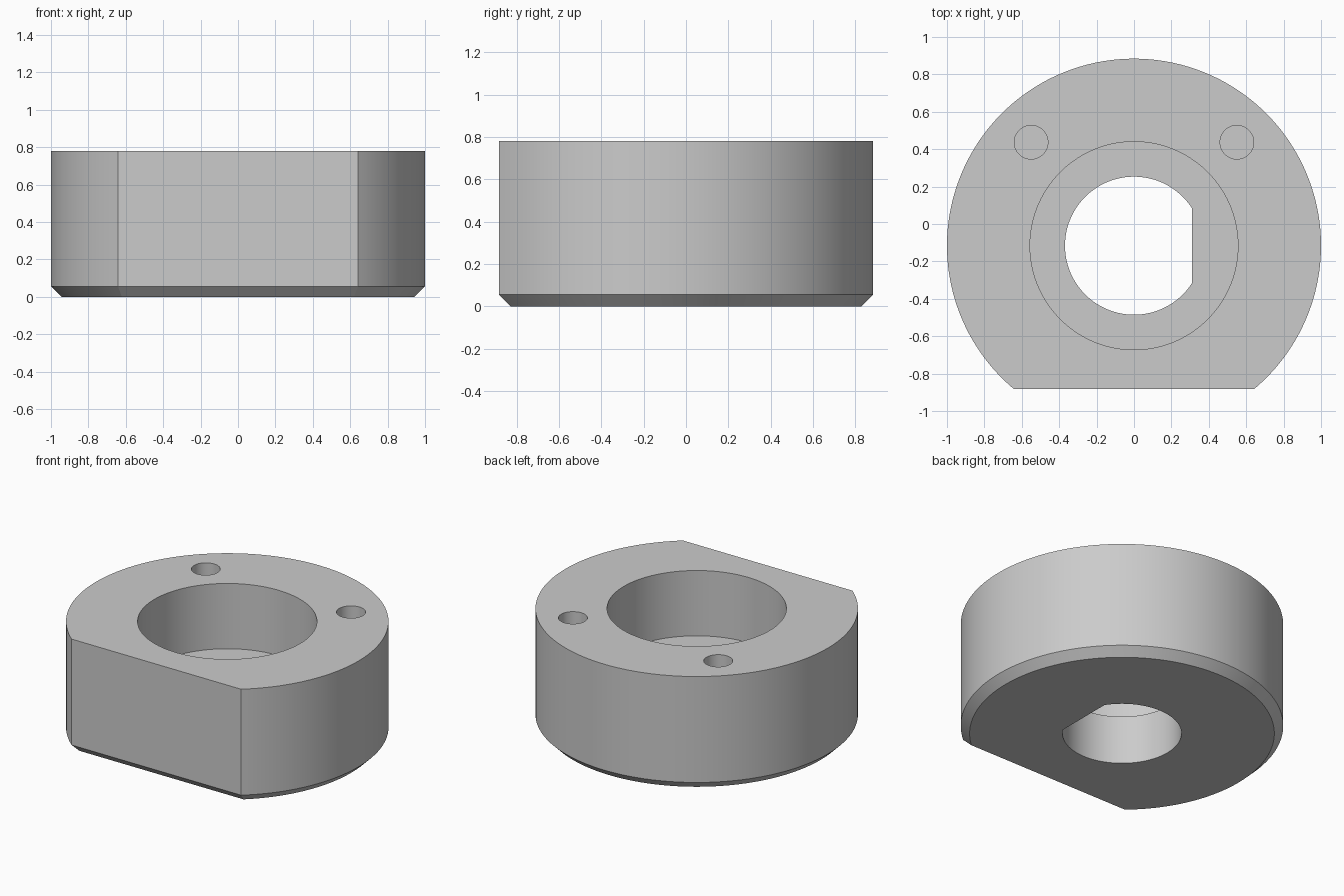
import bpy, bmesh, math
from mathutils import Vector

cube = bpy.data.objects.get("Cube")
if cube:
    bpy.data.objects.remove(cube, do_unlink=True)

CY = -0.116          # axis of the round body
HEIGHT = 0.78
CHAMFER = 0.055

steel = bpy.data.materials.new("plain_grey")
steel.use_nodes = True
GREY = (0.6, 0.6, 0.6, 1)
steel.diffuse_color = GREY
steel.node_tree.nodes["Principled BSDF"].inputs["Base Color"].default_value = GREY


def d_outline(radius, flat, facing, steps=128):
    """Circle with one side cut flat at distance `flat` in direction `facing`."""
    half = math.acos(flat / radius) if flat < radius else math.pi / steps
    span = 2 * math.pi - 2 * half
    return [(radius * math.cos(facing + half + span * i / (steps - 1)),
             radius * math.sin(facing + half + span * i / (steps - 1)))
            for i in range(steps)]


def loft(name, sections, centre=(0, CY)):
    """Solid through a stack of (z, outline) sections."""
    bm = bmesh.new()
    rings = [[bm.verts.new((x + centre[0], y + centre[1], z)) for x, y in outline]
             for z, outline in sections]
    n = len(rings[0])
    for low, high in zip(rings, rings[1:]):
        for i in range(n):
            j = (i + 1) % n
            bm.faces.new((low[i], low[j], high[j], high[i]))
    bm.faces.new(rings[0][::-1])
    bm.faces.new(rings[-1])
    bmesh.ops.recalc_face_normals(bm, faces=bm.faces)
    mesh = bpy.data.meshes.new(name)
    bm.to_mesh(mesh)
    bm.free()
    obj = bpy.data.objects.new(name, mesh)
    bpy.context.collection.objects.link(obj)
    mesh.materials.append(steel)
    return obj


def cutter(name, radius, flat, facing, bottom, top, centre=(0, CY), steps=128):
    outline = d_outline(radius, flat, facing, steps)
    obj = loft(name, [(bottom, outline), (top, outline)], centre)
    obj.hide_render = True
    return obj


# Round body with a front flat and a chamfered lower edge
front = -math.pi / 2
full = d_outline(1.0, 0.767, front)
small = d_outline(1.0 - CHAMFER, 0.767 - CHAMFER, front)
body = loft("collar_body", [(0, small), (CHAMFER, full), (HEIGHT, full)])

# Wide recess, flat-sided through bore and a pair of blind pin holes
cutters = [
    cutter("recess_cutter", 0.556, 1, 0, 0.333, 1),
    cutter("bore_cutter", 0.369, 0.31, 0, -0.2, 0.5),
]
for side in (-1, 1):
    cutters.append(cutter("pin_hole_cutter", 0.09, 1, 0, 0.4, 1,
                          (side * 0.55, 0.437), 48))

for tool in cutters:
    mod = body.modifiers.new(tool.name, 'BOOLEAN')
    mod.operation = 'DIFFERENCE'
    mod.solver = 'EXACT'
    mod.object = tool

# Bake the cuts and drop the cutters
bpy.context.view_layer.update()
depsgraph = bpy.context.evaluated_depsgraph_get()
baked = bpy.data.meshes.new_from_object(body.evaluated_get(depsgraph))
body.modifiers.clear()
body.data = baked
for tool in cutters:
    bpy.data.objects.remove(tool, do_unlink=True)

# Smooth round walls, crisp edges
bpy.ops.object.select_all(action='DESELECT')
body.select_set(True)
bpy.context.view_layer.objects.active = body
bpy.ops.object.shade_smooth_by_angle(angle=math.radians(25))
